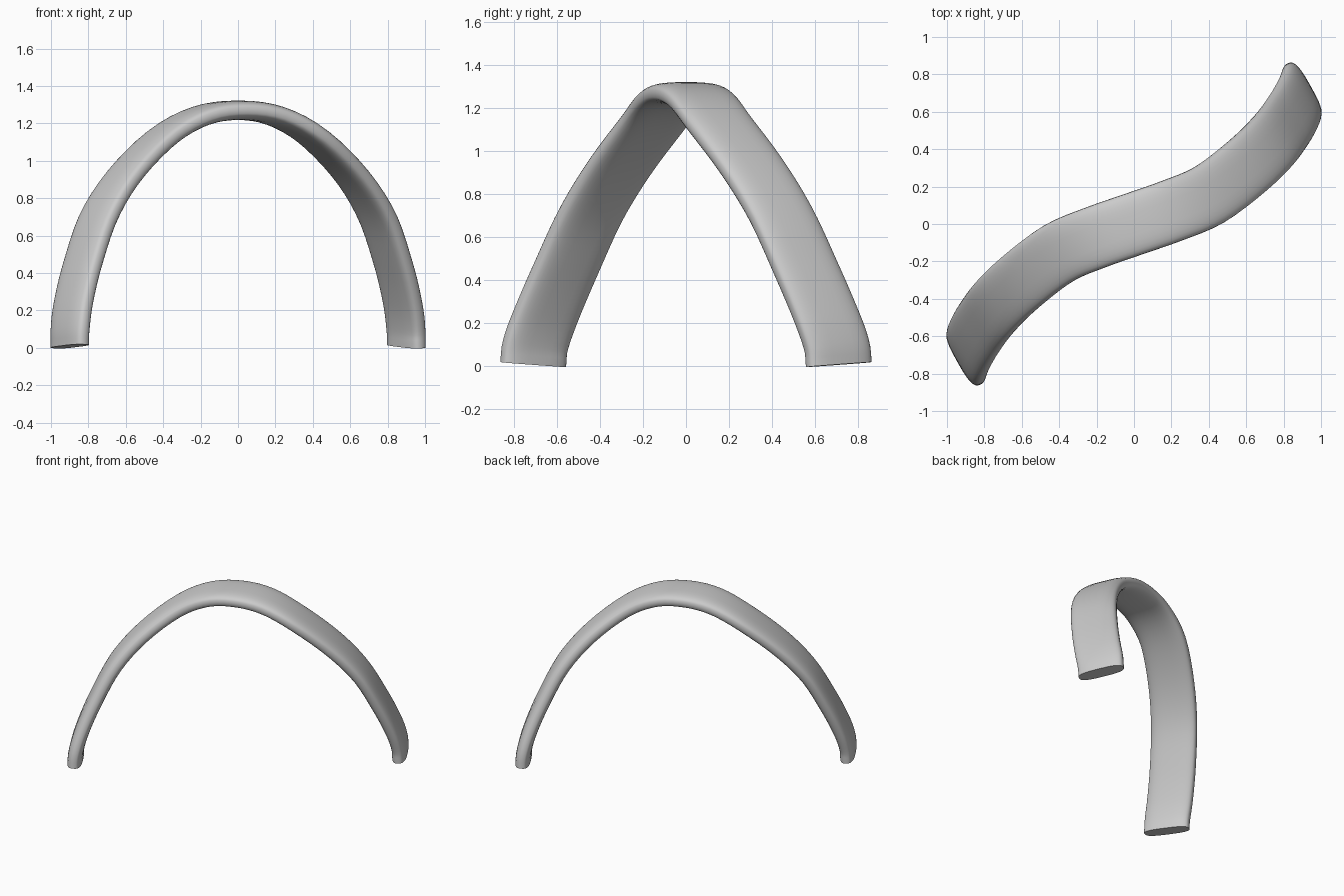
import bpy, bmesh, math
from mathutils import Vector

cube = bpy.data.objects.get("Cube")
if cube:
    bpy.data.objects.remove(cube, do_unlink=True)

# Centre line of one leg, crown to foot; the other leg is its half-turn copy
LEG = [Vector(p) for p in (
    (0, 0, 1.27), (0.2, 0.07, 1.24), (0.4, 0.155, 1.13), (0.6, 0.305, 0.93),
    (0.74, 0.44, 0.71), (0.83, 0.56, 0.45), (0.88, 0.65, 0.24), (0.897, 0.7, 0.1),
    (0.9, 0.711, 0.008))]
HALF_WIDTH, HALF_THICK = 0.168, 0.052
SIDES, STEPS = 32, 4


def half_turn(p):
    return Vector((-p.x, -p.y, p.z))


def smooth_path(points, steps):
    """Pass a smooth curve through the points."""
    ext = [2 * points[0] - points[1]] + points + [2 * points[-1] - points[-2]]
    path = []
    for a, b, c, d in zip(ext, ext[1:], ext[2:], ext[3:]):
        for i in range(steps):
            t = i / steps
            path.append(b + 0.5 * t * (c - a + t * (2 * a - 5 * b + 4 * c - d
                                                    + t * (3 * (b - c) + d - a))))
    return path + [points[-1]]


def section():
    """Flat band profile with rounded edges."""
    for i in range(SIDES):
        a = 2 * math.pi * i / SIDES
        c, s = math.cos(a), math.sin(a)
        yield (HALF_WIDTH * math.copysign(abs(c) ** (2 / 3), c),
               HALF_THICK * math.copysign(abs(s) ** (2 / 3), s))


# Sweep the band profile along the whole arch
path = smooth_path([half_turn(p) for p in reversed(LEG[1:])] + LEG, STEPS)
bm = bmesh.new()
rings = []
last = len(path) - 1
for i, p in enumerate(path):
    tangent = (path[min(i + 1, last)] - path[max(i - 1, 0)]).normalized()
    reach = abs(2 * i / last - 1)
    angle = math.radians(19 + 10 * min(1, reach * 2))
    across = Vector((-math.sin(angle), math.cos(angle), 0))
    across = (across - across.dot(tangent) * tangent).normalized()
    normal = tangent.cross(across)
    rings.append([bm.verts.new(p + across * u + normal * v) for u, v in section()])

for r, q in zip(rings, rings[1:]):
    for k in range(SIDES):
        n = (k + 1) % SIDES
        bm.faces.new((r[k], r[n], q[n], q[k]))

# Flat feet
bm.faces.new(rings[0])
bm.faces.new(rings[-1])
bmesh.ops.recalc_face_normals(bm, faces=bm.faces[:])

mesh = bpy.data.meshes.new("twisted_arch")
bm.to_mesh(mesh)
bm.free()
arch = bpy.data.objects.new("twisted_arch", mesh)
bpy.context.collection.objects.link(arch)

# Plain grey finish
grey = bpy.data.materials.new("light_grey")
grey.use_nodes = True
colour = (0.6, 0.6, 0.6, 1)
grey.diffuse_color = colour
grey.node_tree.nodes["Principled BSDF"].inputs["Base Color"].default_value = colour
mesh.materials.append(grey)

bpy.ops.object.select_all(action='DESELECT')
arch.select_set(True)
bpy.context.view_layer.objects.active = arch
bpy.ops.object.shade_smooth_by_angle(angle=math.radians(40))
